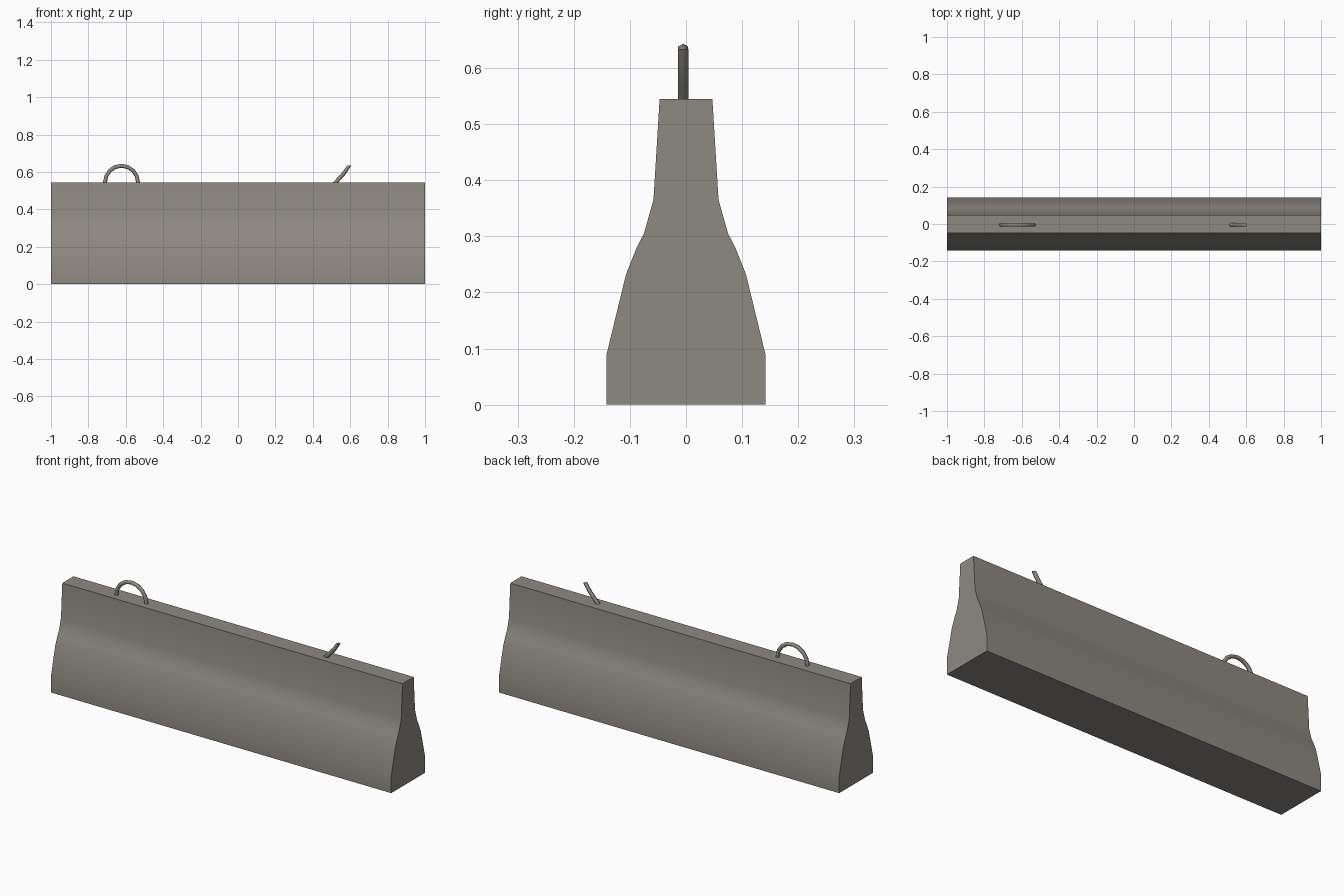
import bpy, bmesh, math
from mathutils import Vector

if "Cube" in bpy.data.objects:
    bpy.data.objects.remove(bpy.data.objects["Cube"])

concrete = bpy.data.materials.new("weathered_concrete")
concrete.diffuse_color = (0.27, 0.25, 0.222, 1)
concrete.use_nodes = True
concrete.node_tree.nodes["Principled BSDF"].inputs["Base Color"].default_value = concrete.diffuse_color


def loft(name, rings, angle):
    """Skin a list of matching rings, cap both ends, smooth below the angle."""
    bm = bmesh.new()
    loops = [[bm.verts.new(p) for p in ring] for ring in rings]
    n = len(loops[0])
    for a, b in zip(loops, loops[1:]):
        for i in range(n):
            j = (i + 1) % n
            bm.faces.new((a[i], a[j], b[j], b[i]))
    bm.faces.new(loops[0])
    bm.faces.new(loops[-1])
    bmesh.ops.recalc_face_normals(bm, faces=bm.faces[:])
    mesh = bpy.data.meshes.new(name)
    bm.to_mesh(mesh)
    bm.free()
    mesh.materials.append(concrete)
    mesh.shade_smooth()
    mesh.set_sharp_from_angle(angle=math.radians(angle))
    obj = bpy.data.objects.new(name, mesh)
    bpy.context.collection.objects.link(obj)
    return obj


def rod(name, path, radius=0.0104, y=-0.005, flat_tip=False):
    """Six-sided bar following (x, z) points."""
    pts = [Vector((x, y, z)) for x, z in path]
    rings = []
    for i, p in enumerate(pts):
        t = (pts[min(i + 1, len(pts) - 1)] - pts[max(i - 1, 0)]).normalized()
        out = Vector((-t.z, 0, t.x))
        if flat_tip and i == len(pts) - 1:
            out = Vector((-1, 0, 0))
        ring = []
        for k in range(6):
            a = k * math.pi / 3
            ring.append(p + out * radius * math.cos(a)
                        + Vector((0, 1, 0)) * radius * math.sin(a))
        rings.append(ring)
    return loft(name, rings, 65)


# Barrier body: mirrored profile swept along x
half = [(0.142, 0), (0.142, 0.088), (0.107, 0.232), (0.088, 0.28),
        (0.075, 0.305), (0.058, 0.365), (0.047, 0.545)]
profile = half + [(-y, z) for y, z in reversed(half)]
loft("barrier_body", [[(x, y, z) for y, z in profile] for x in (-1, 1)], 30)

# Intact lifting hoop
arc = [(-0.623 - 0.088 * math.cos(math.pi * i / 8),
        0.545 + 0.088 * math.sin(math.pi * i / 8)) for i in range(9)]
rod("lifting_hoop", [(-0.713, 0.53)] + arc + [(-0.533, 0.53)])

# Broken lifting hoop: a bent stub
rod("broken_hoop_stub", [(0.510, 0.53), (0.522, 0.545), (0.547, 0.572),
                         (0.568, 0.595), (0.594, 0.634)],
    radius=0.0105, flat_tip=True)
